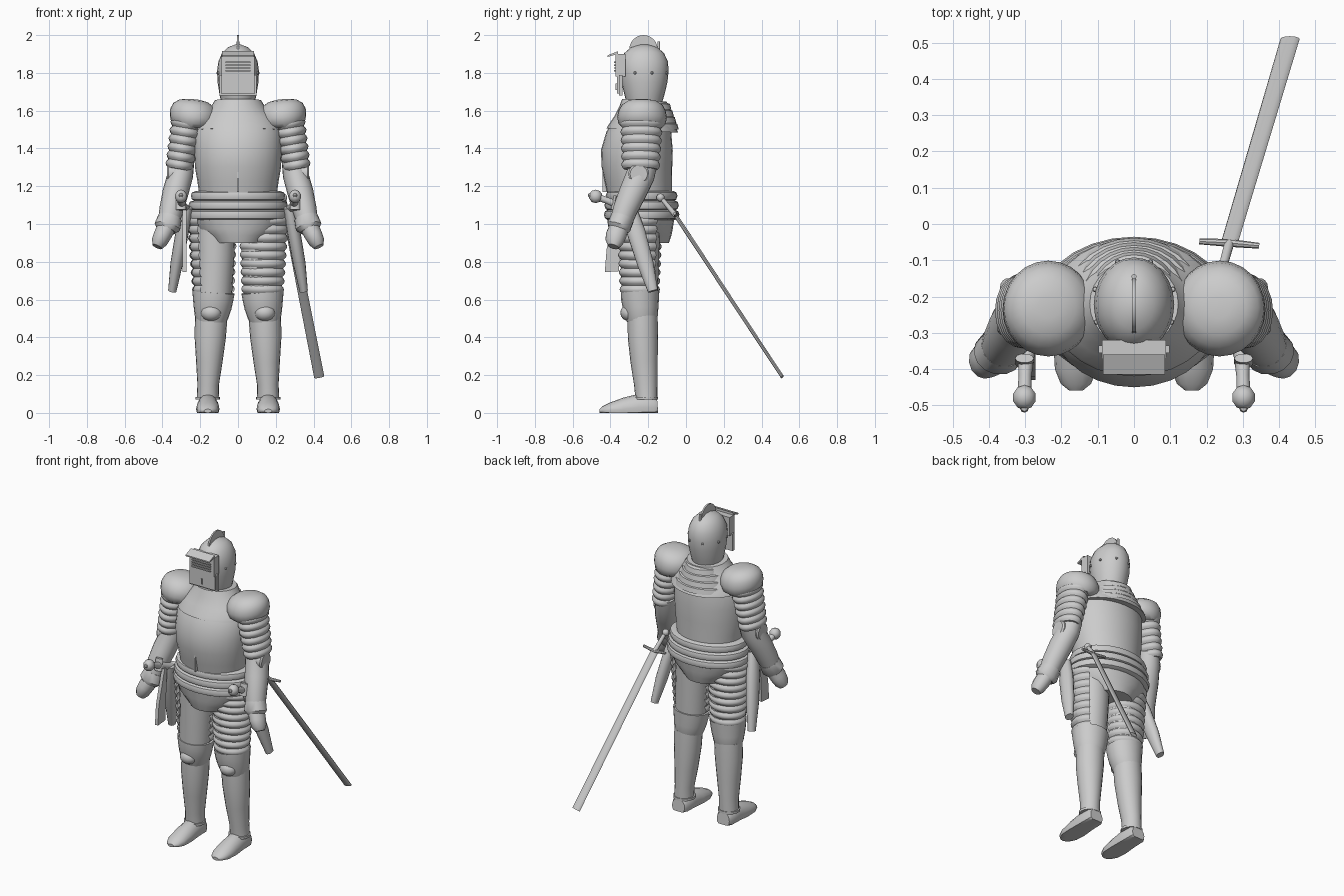
import bpy, bmesh, math
from mathutils import Vector

steel = bpy.data.materials.new("steel_grey")
steel.diffuse_color = (0.6, 0.6, 0.6, 1)


def finish(name, bm, mirror=False):
    bmesh.ops.recalc_face_normals(bm, faces=bm.faces)
    me = bpy.data.meshes.new(name)
    bm.to_mesh(me)
    bm.free()
    me.materials.append(steel)
    ob = bpy.data.objects.new(name, me)
    bpy.context.collection.objects.link(ob)
    bpy.ops.object.select_all(action='DESELECT')
    ob.select_set(True)
    bpy.context.view_layer.objects.active = ob
    bpy.ops.object.shade_smooth_by_angle(angle=math.radians(40))
    if mirror:
        ob.modifiers.new("Mirror", 'MIRROR')
    return ob


def loft(name, secs, n=20, mirror=False, arc=None, floor=False):
    """Skin elliptical sections (x, y, z, ra, rb) set square to the overall axis."""
    d = (Vector(secs[-1][:3]) - Vector(secs[0][:3])).normalized()
    u = Vector((1, 0, 0)) if abs(d.y) > 0.9 else Vector((0, 1, 0)).cross(d).normalized()
    v = d.cross(u)
    a0, a1 = arc or (0, 2 * math.pi)
    count = n + 1 if arc else n
    bm = bmesh.new()
    rings = []
    for x, y, z, ra, rb in secs:
        ring = []
        for i in range(count):
            a = a0 + (a1 - a0) * i / n
            p = Vector((x, y, z)) + u * ra * math.cos(a) + v * rb * math.sin(a)
            if floor:
                p.z = max(p.z, 0)
            ring.append(bm.verts.new(p))
        rings.append(ring)
    for r, s in zip(rings, rings[1:]):
        for i in range(n):
            j = (i + 1) % count
            bm.faces.new((r[i], r[j], s[j], s[i]))
    if not arc:
        bm.faces.new(rings[0])
        bm.faces.new(rings[-1])
    return finish(name, bm, mirror)


def ball(name, c, r, mirror=False, seg=16):
    bm = bmesh.new()
    bmesh.ops.create_uvsphere(bm, u_segments=seg, v_segments=seg // 2, radius=1)
    for w in bm.verts:
        w.co = Vector(c) + Vector([w.co[i] * r[i] for i in range(3)])
    return finish(name, bm, mirror)


def prism(name, x0, x1, pts):
    """Extrude a (y, z) outline from x0 to x1."""
    bm = bmesh.new()
    f = bm.faces.new([bm.verts.new((x0, y, z)) for y, z in pts])
    g = bmesh.ops.extrude_face_region(bm, geom=[f])["geom"]
    for w in g:
        if isinstance(w, bmesh.types.BMVert):
            w.co.x = x1
    return finish(name, bm)


def box(name, x, y0, y1, z0, z1, cx=0):
    return prism(name, cx - x, cx + x, [(y0, z0), (y1, z0), (y1, z1), (y0, z1)])


def ribbed(p, q, count, bulge, steps=4):
    """Sections from p to q swelling once per lame."""
    out = []
    for k in range(count * steps + 1):
        t = k / (count * steps)
        s = [a + (b - a) * t for a, b in zip(p, q)]
        b = bulge * abs(math.sin(math.pi * k / steps))
        out.append((s[0], s[1], s[2], s[3] + b, s[4] + b))
    return out


# Helmet skull, crest, plume holder and rivets
loft("helmet", [(0, -.22, 1.63, .085, .09), (0, -.22, 1.68, .097, .105), (0, -.22, 1.75, .108, .122),
                (0, -.222, 1.81, .111, .13), (0, -.222, 1.86, .104, .126), (0, -.222, 1.905, .085, .105),
                (0, -.222, 1.935, .055, .07), (0, -.222, 1.95, .015, .02)], 24)
prism("crest", -.005, .005, [(-.225 + .075 * math.cos(t * math.pi / 12), 1.925 + .075 * math.sin(t * math.pi / 12))
                             for t in range(13)])
loft("plume_holder", [(0, -.145, 1.91, .007, .007), (0, -.145, 1.965, .007, .007)], 10)
for i, (x, y) in enumerate([(.103, -.27), (.107, -.18), (.045, -.105)]):
    ball("helmet_rivet", (x, y, 1.80), (.008, .008, .008), True, 8)

# Visor: chin plate, face box, sloping hood and slits
box("chin_plate", .098, -.355, -.335, 1.68, 1.79)
box("chin_plate_front", .09, -.366, -.35, 1.69, 1.78)
box("face_box", .088, -.372, -.32, 1.78, 1.90)
prism("visor_hood", -.085, .085, [(-.415, 1.885), (-.36, 1.90), (-.36, 1.915), (-.415, 1.893)])
for k in range(4):
    box("visor_bar", .066, -.38, -.37, 1.807 + .015 * k, 1.814 + .015 * k)
box("chin_latch", .004, -.373, -.36, 1.71, 1.745)

# Gorget with stepped neck lames at the back
loft("gorget", [(0, -.23, 1.495, .235, .19), (0, -.23, 1.51, .232, .183), (0, -.23, 1.56, .20, .15),
                (0, -.225, 1.61, .15, .13), (0, -.22, 1.655, .122, .118)], 28)
for k in range(4):
    z = 1.50 + .035 * k
    rx, ry = .20 - .023 * k, .182 - .013 * k
    loft("neck_lame", [(0, -.22, z, rx, ry), (0, -.22, z + .03, rx - .008, ry - .008),
                       (0, -.22, z + .04, rx - .03, ry - .03)], 14, arc=(0, math.pi))

# Torso
loft("cuirass", [(0, -.24, 1.53, .21, .155), (0, -.25, 1.485, .23, .172), (0, -.26, 1.39, .232, .19),
                 (0, -.26, 1.30, .228, .187), (0, -.252, 1.22, .214, .178), (0, -.245, 1.15, .205, .17)], 28)
box("breast_keel", .005, -.442, -.40, 1.17, 1.275)

# Waist lames and hip skirt
for k, (rx, ry) in enumerate([(.25, .19), (.262, .197), (.268, .20)]):
    z = 1.175 - .05 * k
    loft("waist_lame", [(0, -.235, z, rx - .03, ry - .022), (0, -.235, z - .008, rx - .006, ry - .006),
                        (0, -.235, z - .025, rx, ry), (0, -.235, z - .045, rx - .006, ry - .006),
                        (0, -.235, z - .055, rx - .03, ry - .025)], 28)
loft("hip_skirt", [(0, -.24, 1.04, .245, .18), (0, -.24, .975, .225, .17), (0, -.24, .94, .18, .163),
                   (0, -.24, .90, .14, .15)], 24)

# Legs: thigh core on both, lames on the front of one and the back of the other
loft("thigh", [(.122, -.245, 1.03, .108, .11), (.12, -.245, .85, .102, .103), (.13, -.245, .62, .098, .095)],
     mirror=True)
for side, arc in ((1, (-math.pi - .15, .15)), (-1, (-.15, math.pi + .15))):
    loft("thigh_lames", ribbed((side * .13, -.245, .63, .098, .092), (side * .137, -.245, 1.04, .122, .11), 9, .014),
         18, arc=arc)
    # narrow lames along the outer side
    mid = (-.9, .9) if side > 0 else (math.pi - .9, math.pi + .9)
    loft("outer_thigh_lames", ribbed((side * .128, -.245, .63, .098, .092), (side * .135, -.245, 1.04, .12, .11), 9,
                                     .012), 8, arc=mid)
loft("knee_guard", [(.13, -.243, .64, .112, .102), (.132, -.243, .60, .107, .10), (.135, -.24, .555, .10, .094),
                    (.14, -.235, .51, .09, .086), (.142, -.235, .485, .08, .078)], mirror=True)
ball("knee_cap", (.142, -.30, .53), (.055, .048, .045), True)
loft("greave", [(.142, -.23, .51, .086, .08), (.147, -.228, .40, .083, .08), (.152, -.222, .27, .07, .072),
                (.158, -.213, .15, .057, .062), (.16, -.21, .08, .058, .058)], mirror=True)
loft("foot", [(.16, -.15, .03, .045, .05), (.16, -.17, .03, .055, .068), (.16, -.25, .03, .057, .07),
              (.16, -.33, .02, .062, .06), (.16, -.40, .015, .058, .04), (.16, -.44, .012, .042, .023),
              (.16, -.458, .01, .02, .01)], 16, True, floor=True)
loft("ankle_strap", [(.16, -.212, .07, .066, .064), (.16, -.212, .085, .066, .064)], 16, True)

# Shoulders and arms
loft("pauldron", [(.235, -.23, 1.66, .03, .03), (.235, -.23, 1.652, .075, .075), (.235, -.23, 1.63, .108, .108),
                  (.235, -.232, 1.60, .124, .125), (.236, -.233, 1.565, .126, .132), (.24, -.233, 1.53, .115, .125),
                  (.25, -.233, 1.51, .08, .105)], 24, True)
loft("upper_arm_lames", ribbed((.267, -.235, 1.55, .077, .102), (.313, -.24, 1.29, .062, .09), 6, .012), 20, True)
loft("forearm", [(.292, -.222, 1.34, .062, .075), (.305, -.24, 1.26, .068, .076), (.33, -.28, 1.17, .069, .073),
                 (.352, -.32, 1.08, .064, .066), (.368, -.345, 1.01, .057, .058)], 18, True)
loft("elbow_disc", [(.30, -.25, 1.265, .055, .055), (.368, -.25, 1.265, .055, .055),
                    (.376, -.25, 1.265, .046, .046)], 20, True)
loft("gauntlet_cuff", [(.36, -.335, 1.035, .063, .063), (.374, -.355, .985, .07, .064),
                       (.38, -.36, .965, .05, .05)], 14, True)
loft("hand", [(.375, -.352, .99, .05, .052), (.40, -.37, .94, .047, .055), (.417, -.38, .905, .042, .048),
              (.428, -.385, .88, .028, .03)], 12, True)

# Side daggers: sheath, grip, pommel and guard
loft("dagger_sheath", [(.27, -.30, 1.09, .03, .035), (.295, -.265, .96, .035, .05), (.325, -.215, .79, .033, .044),
                       (.348, -.175, .645, .022, .027)], 14, True)
loft("dagger_grip", [(.27, -.28, 1.07, .024, .024), (.298, -.37, 1.105, .022, .022), (.30, -.42, 1.125, .018, .018),
                     (.302, -.47, 1.143, .02, .02)], 10, True)
ball("dagger_pommel", (.302, -.478, 1.146), (.034, .036, .036), True, 10)
ball("dagger_pommel_tip", (.302, -.508, 1.152), (.012, .012, .012), True, 8)
loft("dagger_guard", [(.302, -.385, 1.075, .026, .013), (.302, -.37, 1.15, .026, .013)], 10, True)

# Hanging flat knife on one side
prism("hanging_knife", -.293, -.272, [(-.36, 1.09), (-.335, 1.09), (-.355, .75), (-.43, .745), (-.42, .87)])

# Sword with guard, grip and pommel
loft("sword_blade", [(.262, -.055, 1.045, .024, .011), (.43, .51, .19, .027, .009)], 12)
loft("sword_guard", [(.18, -.048, 1.055, .008, .008), (.262, -.052, 1.045, .011, .011),
                     (.345, -.06, 1.055, .008, .008)], 8)
loft("sword_grip", [(.262, -.055, 1.045, .014, .014), (.243, -.125, 1.13, .012, .012)], 10)
ball("sword_pommel", (.24, -.135, 1.14), (.022, .022, .022), seg=10)
